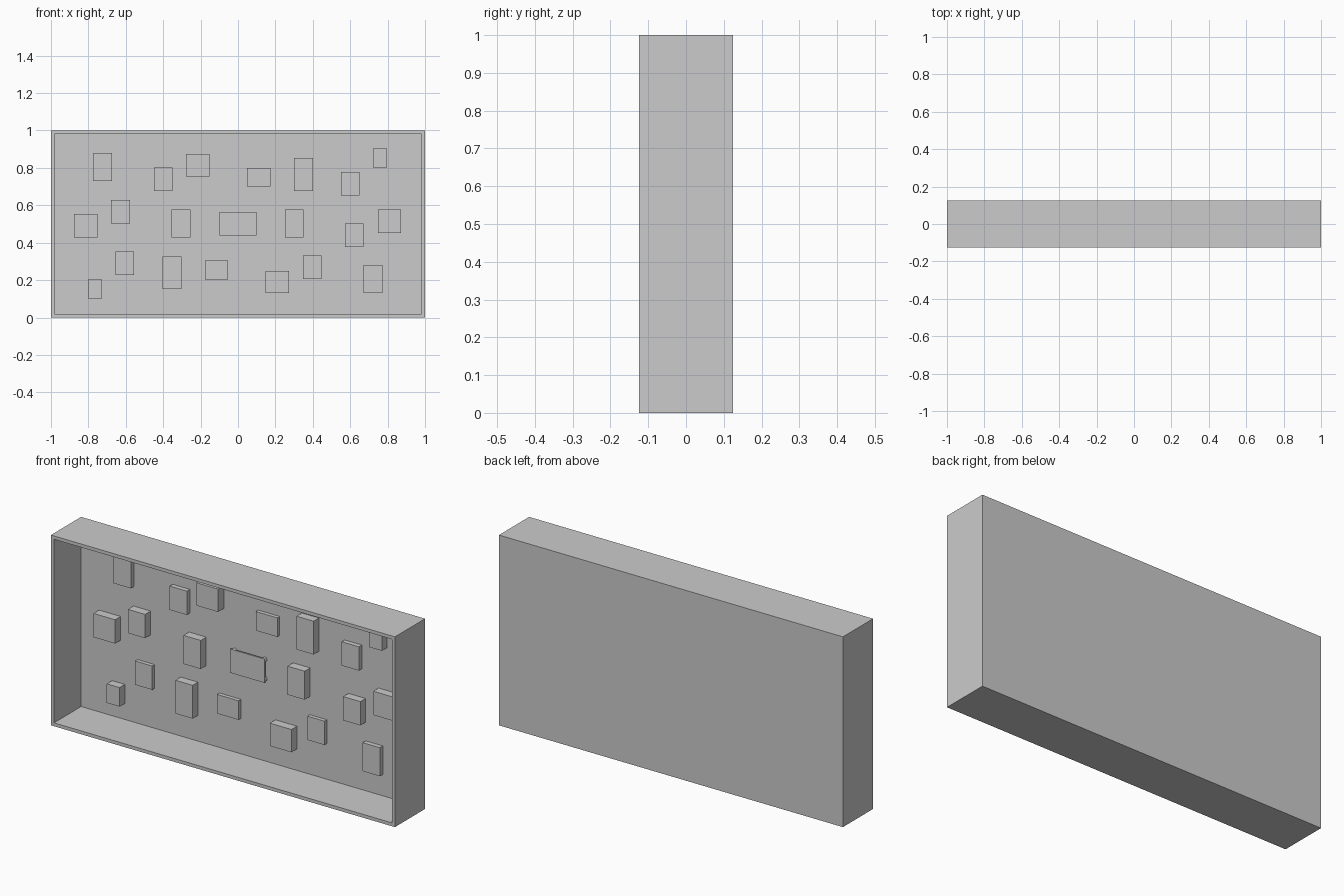
import bpy, bmesh
from mathutils import Matrix

if "Cube" in bpy.data.objects:
    bpy.data.objects.remove(bpy.data.objects["Cube"])

W, D, H, T = 2.0, 0.25, 1.0, 0.025
BACK = D / 2 - T                      # inner face of the back panel


def finish(name, bm):
    mesh = bpy.data.meshes.new(name)
    bm.to_mesh(mesh)
    bm.free()
    ob = bpy.data.objects.new(name, mesh)
    bpy.context.collection.objects.link(ob)
    return ob


def box(name, x, z, w, h, y0, y1):
    bm = bmesh.new()
    m = Matrix.Translation((x, (y0 + y1) / 2, z)) @ Matrix.Diagonal((w, y1 - y0, h, 1))
    bmesh.ops.create_cube(bm, size=1, matrix=m)
    return finish(name, bm)


# Shallow open-fronted case: inset the front face and push it inward
bm = bmesh.new()
bmesh.ops.create_cube(bm, size=1, matrix=Matrix.Translation((0, 0, H / 2)) @ Matrix.Diagonal((W, D, H, 1)))
bm.normal_update()
front = min(bm.faces, key=lambda f: f.calc_center_median().y)
bmesh.ops.inset_region(bm, faces=[front], thickness=T)
front_verts = list(front.verts)
back = bmesh.ops.extrude_discrete_faces(bm, faces=[front])["faces"][0]
for v in back.verts:
    v.co.y = BACK
finish("open_case", bm)

# Blocks on the back panel: centre x, centre z, width, height, depth
blocks = [
    (-0.725, 0.805, 0.10, 0.15, 0.025), (-0.40, 0.74, 0.10, 0.125, 0.025),
    (-0.215, 0.815, 0.125, 0.12, 0.048), (0.11, 0.75, 0.125, 0.10, 0.02),
    (0.35, 0.765, 0.10, 0.175, 0.044), (0.60, 0.715, 0.10, 0.125, 0.025),
    (0.76, 0.853, 0.075, 0.10, 0.044), (-0.815, 0.49, 0.125, 0.125, 0.046),
    (-0.628, 0.565, 0.10, 0.125, 0.046), (-0.305, 0.502, 0.10, 0.15, 0.046),
    (0.30, 0.502, 0.10, 0.15, 0.046), (0.622, 0.44, 0.10, 0.125, 0.044),
    (0.81, 0.515, 0.125, 0.125, 0.044), (-0.605, 0.29, 0.10, 0.125, 0.02),
    (-0.765, 0.152, 0.075, 0.10, 0.044), (-0.353, 0.24, 0.10, 0.175, 0.044),
    (-0.115, 0.254, 0.125, 0.10, 0.02), (0.21, 0.19, 0.125, 0.12, 0.046),
    (0.397, 0.268, 0.10, 0.125, 0.02), (0.722, 0.205, 0.10, 0.15, 0.025),
]
for i, (x, z, w, h, d) in enumerate(blocks, 1):
    box(f"block_{i:02d}", x, z, w, h, BACK - d, BACK)

# Centre plate standing off the panel on four round posts
PW, PH, PZ, R = 0.2, 0.125, 0.502, 0.0125
box("centre_plate", 0, PZ, PW, PH, BACK - 0.022, BACK - 0.014)
for sx in (-1, 1):
    for sz in (-1, 1):
        bm = bmesh.new()
        m = (Matrix.Translation((sx * (PW / 2 - R), BACK - 0.0075, PZ + sz * (PH / 2 - R)))
             @ Matrix.Rotation(1.5707963, 4, 'X'))
        bmesh.ops.create_cone(bm, cap_ends=True, segments=16, radius1=R, radius2=R,
                              depth=0.015, matrix=m)
        finish("plate_post", bm)
